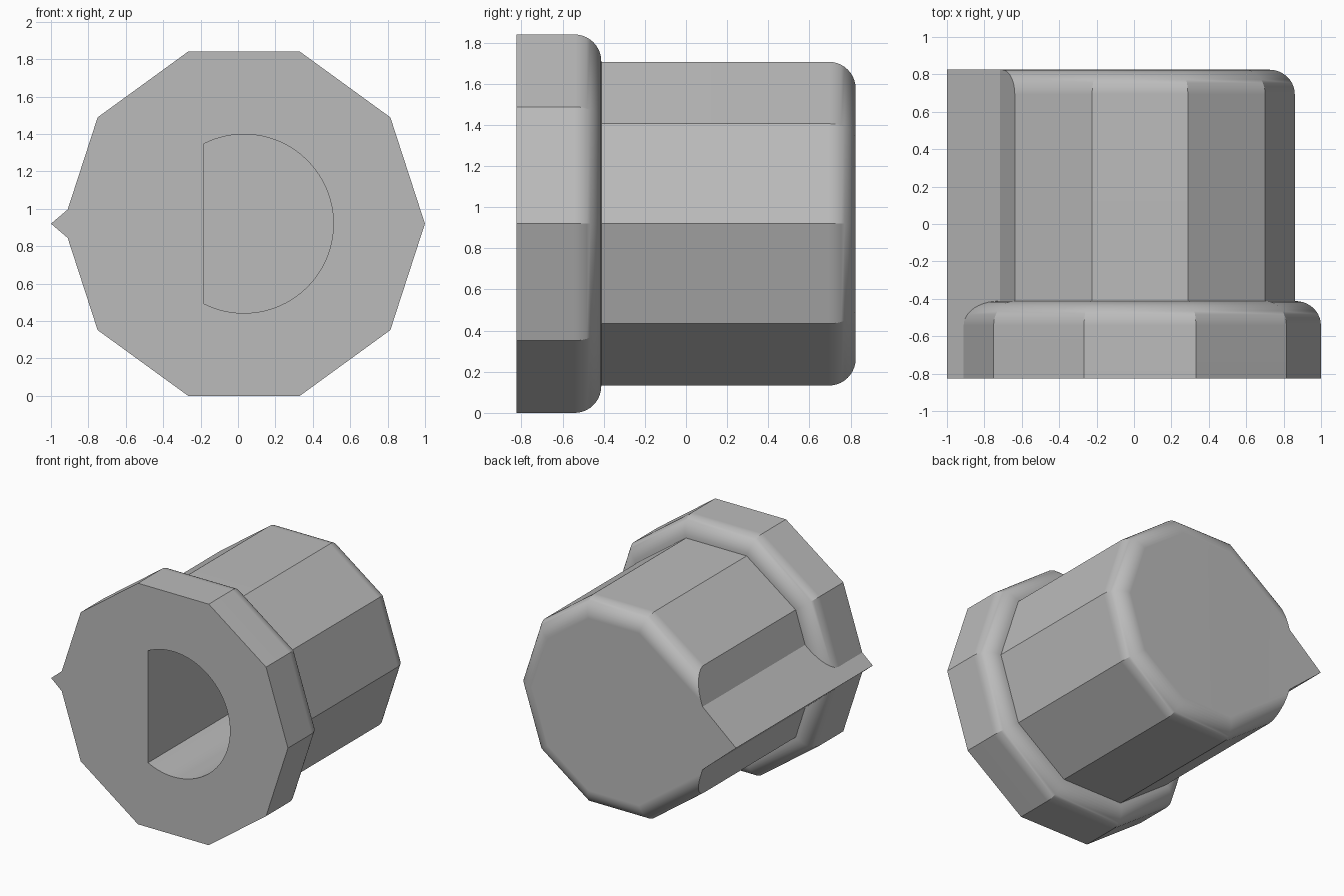
import bpy, bmesh
from math import sin, cos, pi, radians, acos
from mathutils import Vector

old = bpy.data.objects.get("Cube")
if old:
    bpy.data.objects.remove(old)

CX, CZ = 0.032, 0.92       # axis of the knob
FRONT, STEP, BACK = -0.825, -0.412, 0.825
FILLET = 0.13
SIDES = 10

grey = bpy.data.materials.new("plain grey")
grey.use_nodes = True
colour = (0.5, 0.5, 0.5, 1)
grey.diffuse_color = colour
grey.node_tree.nodes["Principled BSDF"].inputs["Base Color"].default_value = colour


def loft(name, rings):
    """Closed solid through rings of points, capped at both ends."""
    bm = bmesh.new()
    loops = [[bm.verts.new(p) for p in ring] for ring in rings]
    n = len(loops[0])
    for a, b in zip(loops, loops[1:]):
        for i in range(n):
            j = (i + 1) % n
            bm.faces.new((a[i], a[j], b[j], b[i]))
    bm.faces.new(loops[0])
    bm.faces.new(loops[-1])
    bmesh.ops.recalc_face_normals(bm, faces=bm.faces)
    mesh = bpy.data.meshes.new(name)
    bm.to_mesh(mesh)
    bm.free()
    mesh.materials.append(grey)
    obj = bpy.data.objects.new(name, mesh)
    bpy.context.collection.objects.link(obj)
    return obj


def decagon(y, apothem, inset, square=()):
    """Ten-sided ring; sides listed in square are not inset."""
    step = 2 * pi / SIDES
    dist = [apothem - (0 if i in square else inset) for i in range(SIDES)]
    ring = []
    for i in range(SIDES):
        a, b = (i - 0.5) * step, (i + 0.5) * step
        d, e = dist[i - 1], dist[i]
        x = (d * sin(b) - e * sin(a)) / sin(step)
        z = (e * cos(a) - d * cos(b)) / sin(step)
        ring.append(Vector((CX + x, y, CZ + z)))
    return ring


def rounded_prism(name, y0, y1, apothem, square=(), segments=10):
    rings = [decagon(y0, apothem, 0)]
    for k in range(segments + 1):
        t = k / segments * pi / 2
        rings.append(decagon(y1 - FILLET * (1 - sin(t)), apothem,
                             FILLET * (1 - cos(t)), square))
    return loft(name, rings)


def extrude(name, profile, y0, y1):
    return loft(name, [[(x, y, z) for x, z in profile] for y in (y0, y1)])


def combine(target, other, operation):
    mod = target.modifiers.new(operation.lower(), "BOOLEAN")
    mod.object, mod.operation, mod.solver = other, operation, "EXACT"
    bpy.context.view_layer.objects.active = target
    bpy.ops.object.modifier_apply(modifier=mod.name)
    bpy.data.objects.remove(other)


# Grip, with the two sides beside the pointer left square at the back
knob = rounded_prism("knob", -0.6, BACK, 0.787, square=(4, 5))
# Wider front flange
flange = rounded_prism("flange", FRONT, STEP, 0.92)
combine(knob, flange, "UNION")

# Pointer ridge along the whole length
pointer = extrude("pointer", [(-1, CZ), (-0.7, CZ + 0.255), (-0.7, CZ - 0.255)],
                  FRONT, BACK)
combine(knob, pointer, "UNION")

# D-shaped shaft socket
radius, flat = 0.478, -0.182
limit = acos((flat - CX) / radius)
arc = [limit * (2 * k / 64 - 1) for k in range(65)]
socket = extrude("socket_cutter",
                 [(CX + radius * cos(a), CZ + radius * sin(a)) for a in arc],
                 FRONT - 0.1, 0.42)
socket.hide_render = True
combine(knob, socket, "DIFFERENCE")

# Smooth fillets with crisp facet edges
bpy.ops.object.select_all(action="DESELECT")
knob.select_set(True)
bpy.context.view_layer.objects.active = knob
bpy.ops.object.shade_smooth_by_angle(angle=radians(30))
weighted = knob.modifiers.new("weighted normals", "WEIGHTED_NORMAL")
weighted.keep_sharp = True
